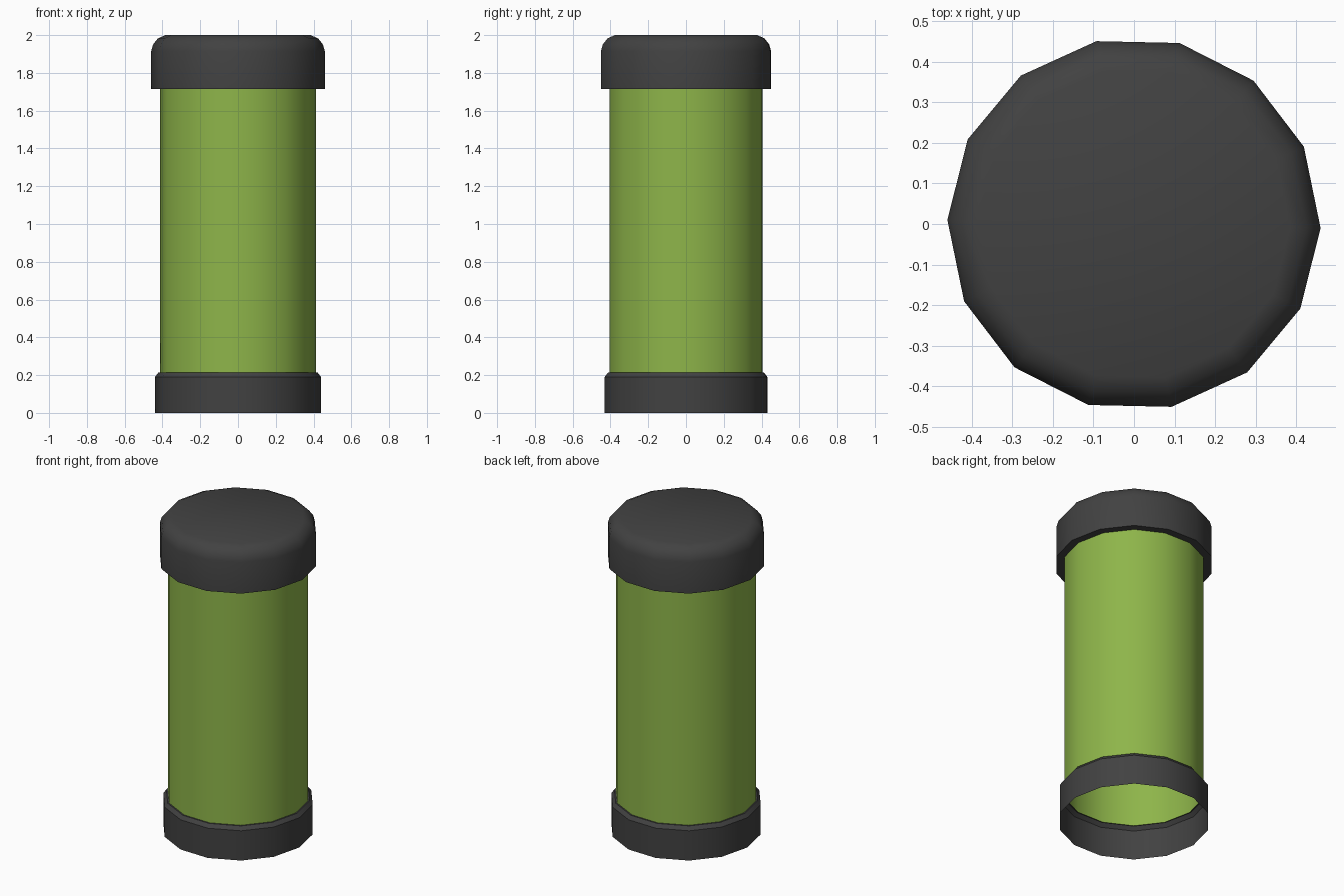
import bpy, bmesh, math

if "Cube" in bpy.data.objects:
    bpy.data.objects.remove(bpy.data.objects["Cube"])

SIDES = 14
TURN = math.radians(-1.25)   # slight twist of the polygon about z


def material(name, colour):
    m = bpy.data.materials.new(name)
    m.diffuse_color = (*colour, 1)
    m.use_nodes = True
    m.node_tree.nodes["Principled BSDF"].inputs["Base Color"].default_value = m.diffuse_color
    return m


def lathe(name, profile, mat, cap_top=False):
    """Sweep (radius, height) points around z, listed outside-up."""
    bm = bmesh.new()
    rings = []
    for r, z in profile:
        rings.append([bm.verts.new((r * math.cos(TURN + math.tau * i / SIDES),
                                    r * math.sin(TURN + math.tau * i / SIDES), z))
                      for i in range(SIDES)])
    for low, high in zip(rings, rings[1:]):
        for i in range(SIDES):
            j = (i + 1) % SIDES
            bm.faces.new((low[i], low[j], high[j], high[i]))
    if cap_top:
        bm.faces.new(rings[-1])
    mesh = bpy.data.meshes.new(name)
    bm.to_mesh(mesh)
    bm.free()
    mesh.materials.append(mat)
    obj = bpy.data.objects.new(name, mesh)
    bpy.context.collection.objects.link(obj)
    bpy.ops.object.select_all(action='DESELECT')
    obj.select_set(True)
    bpy.context.view_layer.objects.active = obj
    bpy.ops.object.shade_smooth_by_angle(angle=math.radians(32))
    return obj


green = material("leaf green", (0.271, 0.462, 0.068))
dark = material("charcoal", (0.054, 0.054, 0.054))

# Hollow tube body
lathe("tube_body", [(0.413, 0.21), (0.413, 1.715)], green)

# Open base collar with a small chamfer closing onto the tube
lathe("base_collar", [(0.44, 0), (0.44, 0.19), (0.422, 0.213), (0.413, 0.213)], dark)

# Lid: underside lip, straight wall and rounded top edge
lathe("lid", [(0.413, 1.715), (0.46, 1.715), (0.46, 1.915), (0.45, 1.95),
              (0.425, 1.982), (0.385, 2.0)], dark, cap_top=True)
